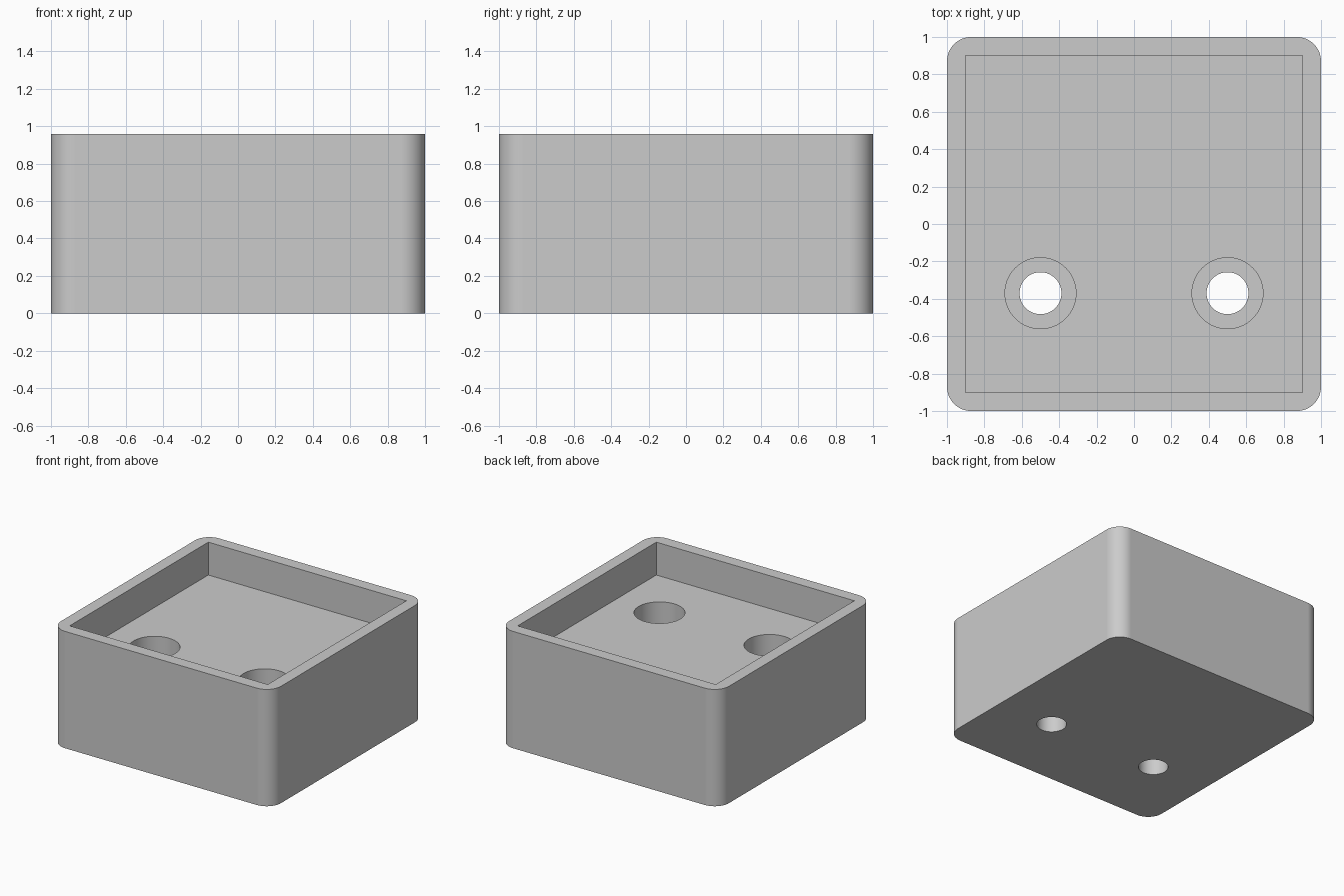
import bpy
import bmesh
from math import radians

cube = bpy.data.objects.get("Cube")
if cube:
    bpy.data.objects.remove(cube, do_unlink=True)

HEIGHT = 0.96
FLOOR = 0.69        # level of the tray floor
LEDGE = 0.25        # level of the screw seat inside each hole
CORNER = 0.13
INNER = 1.8

grey = bpy.data.materials.new("plain grey")
grey.use_nodes = True
colour = (0.6, 0.6, 0.6, 1)
grey.diffuse_color = colour
grey.node_tree.nodes["Principled BSDF"].inputs["Base Color"].default_value = colour


def add_object(name, bm):
    mesh = bpy.data.meshes.new(name)
    bm.to_mesh(mesh)
    bm.free()
    mesh.materials.append(grey)
    obj = bpy.data.objects.new(name, mesh)
    bpy.context.collection.objects.link(obj)
    return obj


def block(name, width, z0, z1, corner=0):
    """Square block with optionally rounded upright edges."""
    bm = bmesh.new()
    bmesh.ops.create_cube(bm, size=1)
    for v in bm.verts:
        v.co.x *= width
        v.co.y *= width
        v.co.z = z1 if v.co.z > 0 else z0
    if corner:
        upright = [e for e in bm.edges
                   if abs(e.verts[0].co.z - e.verts[1].co.z) > 0.1]
        bmesh.ops.bevel(bm, geom=upright, offset=corner, segments=14,
                        profile=0.5, affect='EDGES')
    return add_object(name, bm)


def cylinder(name, radius, x, y, z0, z1):
    bm = bmesh.new()
    bmesh.ops.create_cone(bm, cap_ends=True, segments=64, radius1=radius,
                          radius2=radius, depth=z1 - z0)
    bmesh.ops.translate(bm, verts=bm.verts, vec=(x, y, (z0 + z1) / 2))
    return add_object(name, bm)


# Solid body with rounded corners
body = block("box_body", 2, 0, HEIGHT, CORNER)

# Cutters: square tray recess, then a stepped screw hole on each side
cutters = [block("tray_cutter", INNER, FLOOR, HEIGHT + 0.2)]
for side, x in (("right", -0.5), ("left", 0.5)):
    cutters.append(cylinder(side + "_counterbore_cutter", 0.19, x, -0.37,
                            LEDGE, FLOOR + 0.1))
    cutters.append(cylinder(side + "_hole_cutter", 0.112, x, -0.37,
                            -0.1, LEDGE + 0.1))

bpy.ops.object.select_all(action='DESELECT')
body.select_set(True)
bpy.context.view_layer.objects.active = body
for cutter in cutters:
    cutter.hide_render = True
    mod = body.modifiers.new(cutter.name, 'BOOLEAN')
    mod.operation = 'DIFFERENCE'
    mod.solver = 'EXACT'
    mod.object = cutter
    bpy.ops.object.modifier_apply(modifier=mod.name)
    bpy.data.objects.remove(cutter, do_unlink=True)

# Smooth round surfaces, crisp edges
bpy.ops.object.shade_smooth_by_angle(angle=radians(30))
normals = body.modifiers.new("flat_face_normals", 'WEIGHTED_NORMAL')
normals.keep_sharp = True
